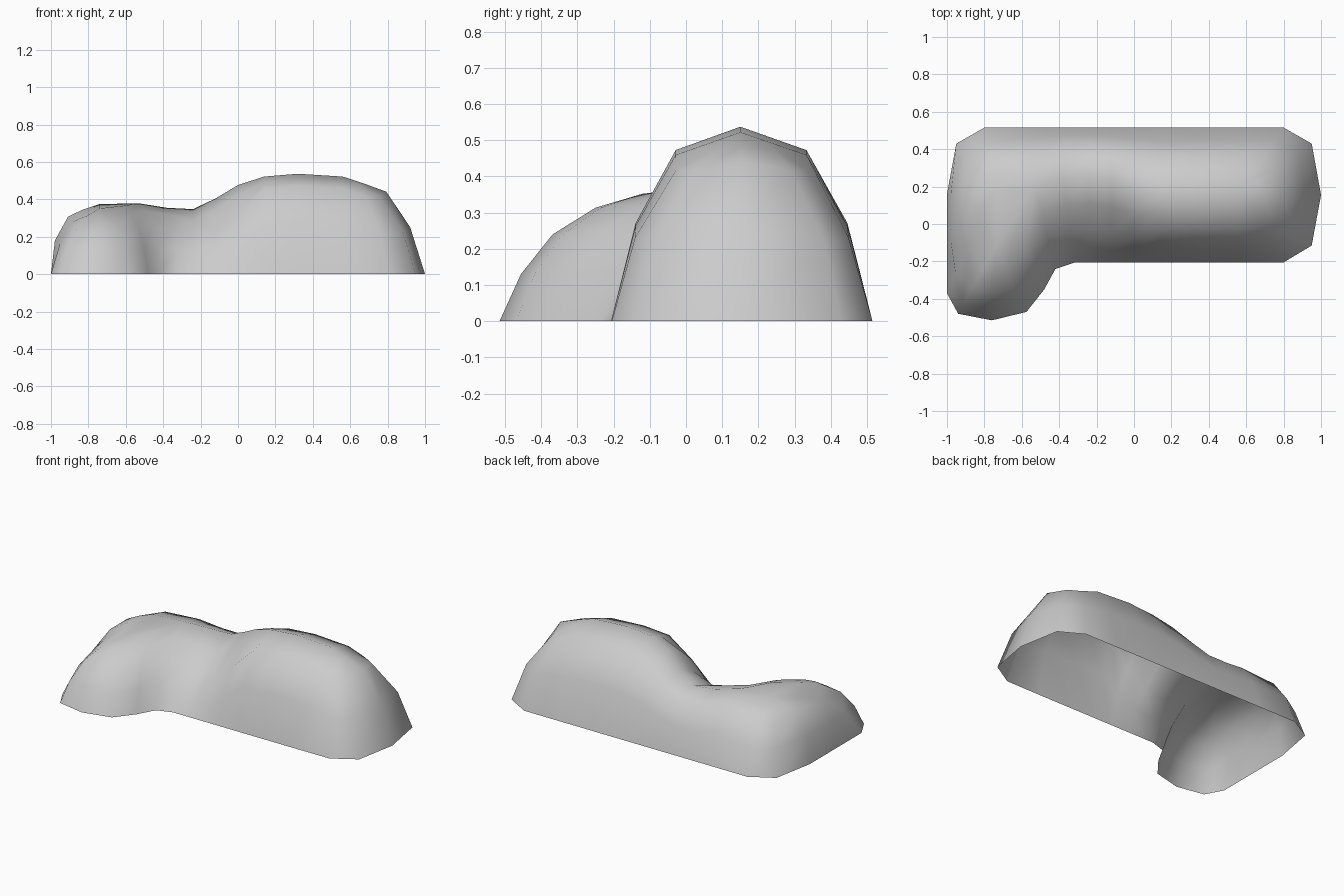
import bpy, bmesh

if "Cube" in bpy.data.objects:
    bpy.data.objects.remove(bpy.data.objects["Cube"])

# Crest points of the mound (x, y, height)
crest = {
    "a": (.56, .15, .522), "b": (.32, .15, .537), "c": (.14, .15, .522),
    "d": (0, .18, .477), "e": (-.12, .24, .405), "f": (-.24, .27, .348),
    "g": (-.38, .25, .355), "h": (-.53, .2, .379), "i": (-.74, .18, .375),
    "j": (-.62, -.01, .365), "k": (-.74, -.12, .352),
}
# Wall profiles from outline to crest: (fraction inward, fraction of height)
profiles = {
    "body": [(0, 0), (.19, .505), (.5, .88), (.75, .94), (1, 1)],
    "end": [(0, 0), (.18, .48), (.47, .845), (.73, .925), (1, 1)],
    "round": [(0, 0), (.18, .44), (.5, .8), (.75, .91), (1, 1)],
    "lobe": [(0, 0), (.15, .37), (.37, .68), (.67, .89), (1, 1)],
    "dip": [(0, 0), (.15, .3), (.37, .55), (.67, .84), (1, 1)],
    "left": [(0, 0), (.08, .48), (.35, .82), (.65, .92), (1, 1)],
    "corner": [(0, 0), (.18, .43), (.45, .75), (.7, .88), (1, 1)],
}
# Ground outline, counter-clockwise: x, y, crest point, profile
outline = [(-1, -.37, "i", "corner"), (-.94, -.48, "k", "lobe"), (-.76, -.515, "k", "lobe"),
           (-.575, -.47, "k", "lobe"), (-.48, -.35, "j", "lobe"), (-.42, -.24, "h", "lobe"),
           (-.32, -.207, "g", "lobe")]
front = {"f": "dip", "e": "dip", "d": "lobe", "c": "body", "b": "body", "a": "body"}
outline += [(crest[n][0], -.207, n, p) for n, p in front.items()]
outline += [(.8, -.205, "a", "round"), (.95, -.115, "a", "round"), (1, .155, "a", "end"),
            (.95, .43, "a", "round"), (.8, .515, "a", "round")]
outline += [(crest[n][0], .515, n, "end" if n in "efg" else "body") for n in "abcdefgh"]
outline += [(-.8, .515, "i", "end"), (-.95, .43, "i", "round"),
            (-1, .16, "i", "left"), (-1, -.12, "i", "left")]

# Open shell, walls rising from the outline to the shared crest
bm = bmesh.new()
top = {n: bm.verts.new(p) for n, p in crest.items()}
columns = []
for x, y, n, prof in outline:
    cx, cy, h = crest[n]
    col = [bm.verts.new((x + (cx - x) * t, y + (cy - y) * t, h * z))
           for t, z in profiles[prof][:-1]]
    columns.append(col + [top[n]])

for i, p in enumerate(columns):
    q = columns[(i + 1) % len(columns)]
    for k in range(4):
        face = [p[k], q[k], q[k + 1]]
        if p[k + 1] is not q[k + 1]:
            face.append(p[k + 1])
        bm.faces.new(face)

# Cap on top of the front lobe
bm.faces.new([top[n] for n in "kjhi"])
bmesh.ops.recalc_face_normals(bm, faces=bm.faces)
if sum(f.normal.z for f in bm.faces) < 0:
    bmesh.ops.reverse_faces(bm, faces=bm.faces)

mesh = bpy.data.meshes.new("mound_shell")
bm.to_mesh(mesh)
bm.free()
for poly in mesh.polygons:
    poly.use_smooth = True
bpy.context.collection.objects.link(bpy.data.objects.new("mound_shell", mesh))
